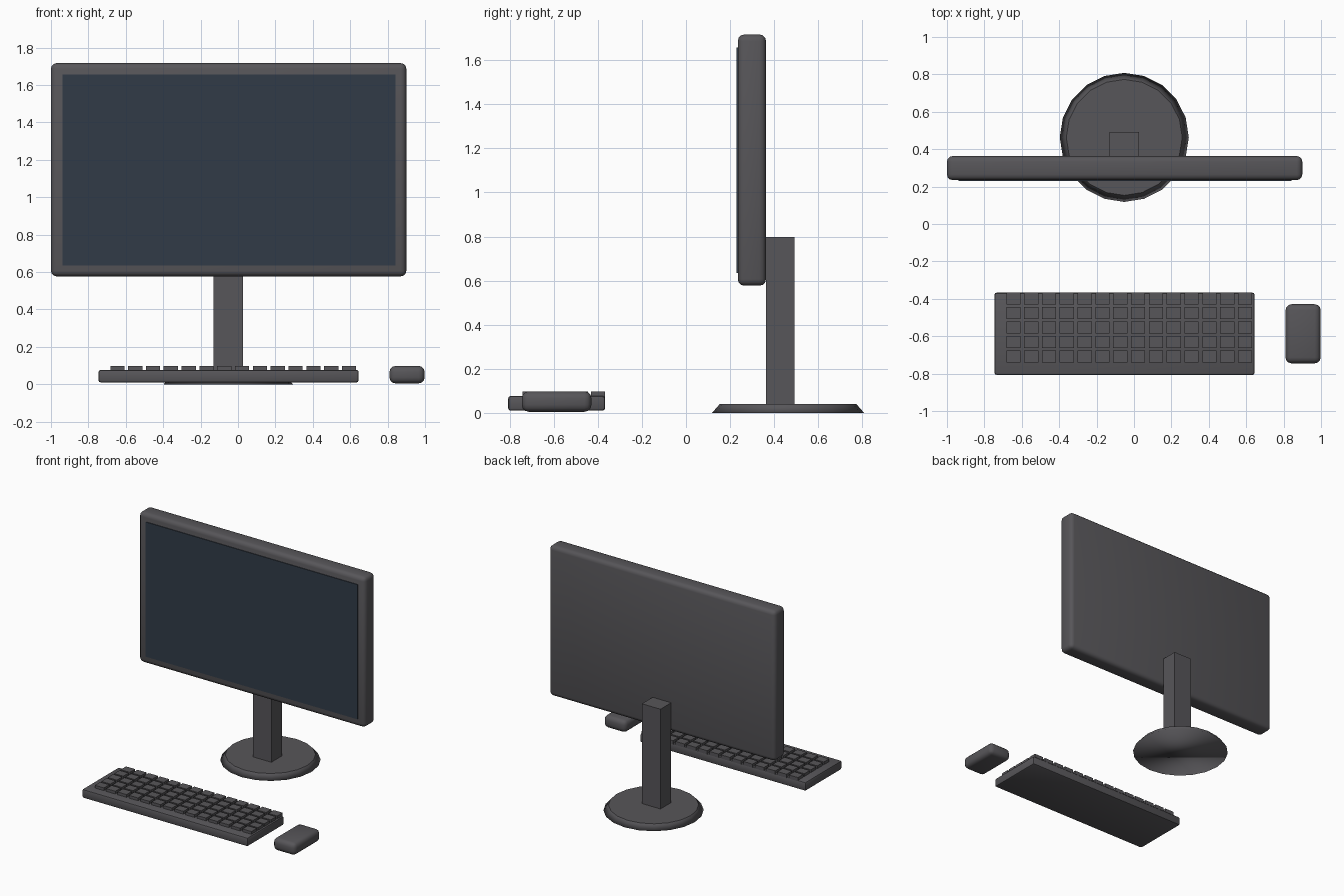
import bpy, bmesh, math

old = bpy.data.objects.get("Cube")
if old:
    bpy.data.objects.remove(old, do_unlink=True)


def material(name, colour):
    mat = bpy.data.materials.new(name)
    mat.use_nodes = True
    mat.diffuse_color = colour
    mat.node_tree.nodes["Principled BSDF"].inputs["Base Color"].default_value = colour
    return mat


GREY = material("dark grey plastic", (0.095, 0.092, 0.1, 1))
GLASS = material("blue black screen", (0.031, 0.044, 0.064, 1))


def box(name, x, y, z, mat=GREY, bevel=0, segments=1):
    """Box from (min, max) pairs, with optional rounded edges."""
    bpy.ops.mesh.primitive_cube_add(size=1, location=[sum(r) / 2 for r in (x, y, z)])
    obj = bpy.context.object
    obj.name = name
    obj.scale = [r[1] - r[0] for r in (x, y, z)]
    bpy.ops.object.transform_apply(location=False, rotation=False, scale=True)
    obj.data.materials.append(mat)
    if bevel:
        mod = obj.modifiers.new("rounded edges", "BEVEL")
        mod.width = bevel
        mod.segments = segments
        bpy.ops.object.modifier_apply(modifier=mod.name)
        bpy.ops.object.shade_smooth_by_angle(angle=math.radians(40))
    return obj


# Monitor
box("monitor_housing", (-1, 0.9), (0.235, 0.363), (0.577, 1.717), bevel=0.03, segments=3)
box("screen", (-0.937, 0.842), (0.23, 0.238), (0.635, 1.657), GLASS)

# Stand
box("stand_post", (-0.13, 0.026), (0.363, 0.492), (0.035, 0.797))
bpy.ops.mesh.primitive_cone_add(vertices=20, radius1=0.345, radius2=0.31, depth=0.04,
                                location=(-0.052, 0.463, 0.02))
base = bpy.context.object
base.name = "stand_base"
base.data.materials.append(GREY)
bpy.ops.object.shade_smooth()
bm = bmesh.new()
bm.from_mesh(base.data)
for edge in bm.edges:
    edge.smooth = not all(v.co.z > 0 for v in edge.verts)
bm.to_mesh(base.data)
bm.free()

# Keyboard
box("keyboard_body", (-0.746, 0.645), (-0.807, -0.367), (0.01, 0.077), bevel=0.012, segments=2)
COLUMNS, ROWS = 14, 5
for row in range(ROWS):
    for col in range(COLUMNS):
        x = -0.645 + 0.0953 * col
        y = -0.399 - 0.0775 * row
        box(f"key_{row + 1}_{col + 1}", (x - 0.038, x + 0.038), (y - 0.032, y + 0.032),
            (0.07, 0.098))

# Mouse
box("mouse", (0.81, 0.998), (-0.745, -0.429), (0.005, 0.098), bevel=0.032, segments=3)
